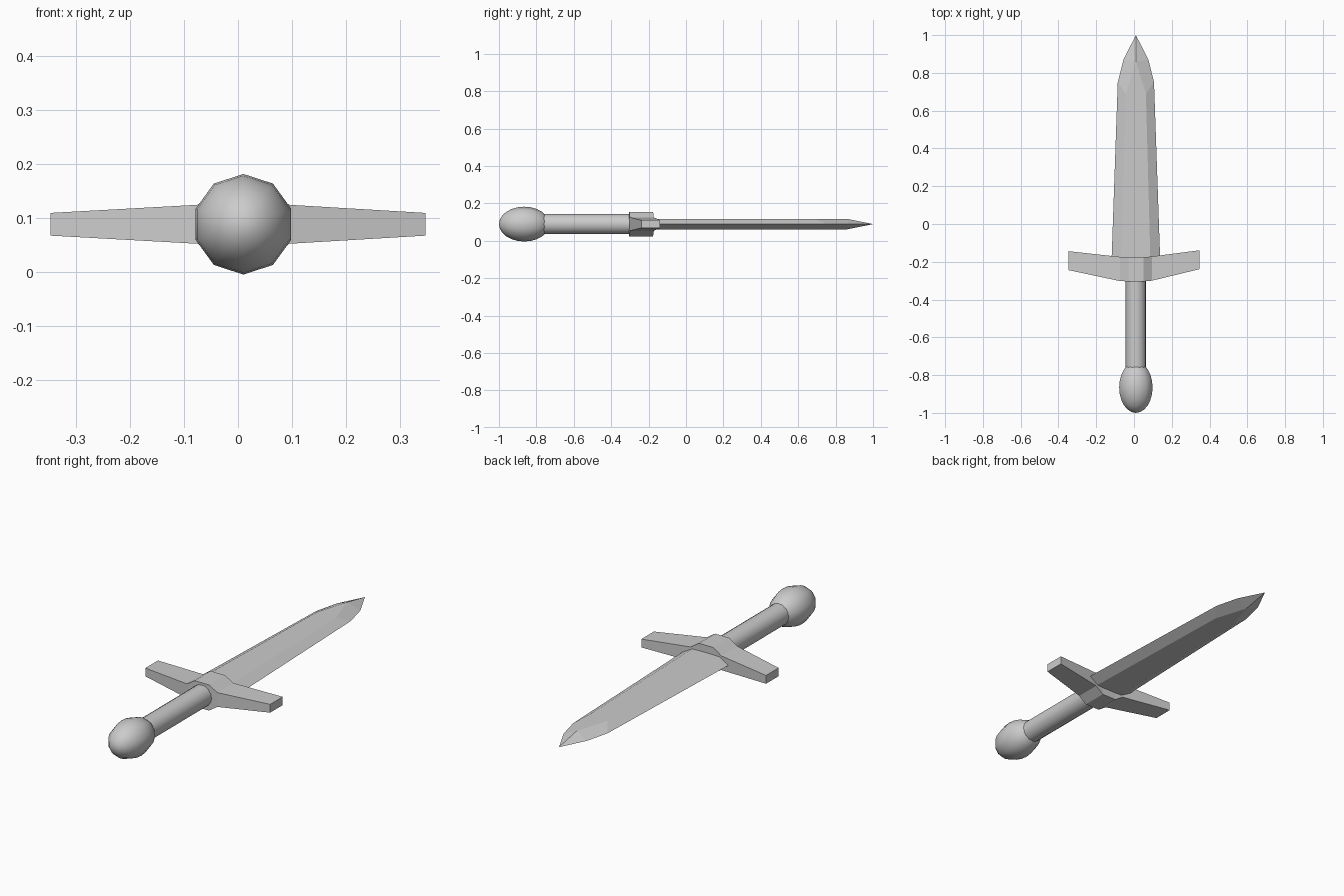
import bpy, bmesh
from math import pi

if "Cube" in bpy.data.objects:
    bpy.data.objects.remove(bpy.data.objects["Cube"])

CX, CZ = 0.01, 0.089   # axis of the weapon


def loft(name, sections):
    """Skin equal-length rings of points and close both ends."""
    bm = bmesh.new()
    rings = [[bm.verts.new(p) for p in s] for s in sections]
    n = len(rings[0])
    for a, b in zip(rings, rings[1:]):
        for i in range(n):
            j = (i + 1) % n
            bm.faces.new((a[i], a[j], b[j], b[i]))
    bm.faces.new(rings[0])
    bm.faces.new(rings[-1])
    bmesh.ops.remove_doubles(bm, verts=bm.verts, dist=0.0005)
    bmesh.ops.recalc_face_normals(bm, faces=bm.faces)
    me = bpy.data.meshes.new(name)
    bm.to_mesh(me)
    bm.free()
    ob = bpy.data.objects.new(name, me)
    bpy.context.collection.objects.link(ob)
    return ob


# Blade: bevelled hexagonal section, flats narrowing to a ridge at the point
def blade_section(edge_y, edge_w, flat_y, flat_w, t=0.028):
    return [(CX + edge_w, edge_y, CZ),
            (CX + flat_w, flat_y, CZ + t), (CX - flat_w, flat_y, CZ + t),
            (CX - edge_w, edge_y, CZ),
            (CX - flat_w, flat_y, CZ - t), (CX + flat_w, flat_y, CZ - t)]


loft("blade", [blade_section(-0.2, 0.129, -0.2, 0.077),
               blade_section(0.75, 0.096, 0.69, 0.053),
               blade_section(0.87, 0.066, 0.86, 0),
               blade_section(1.0, 0, 1.0, 0, 0)])


# Crossguard: arms sweep forward and taper from a thick middle block
def guard_section(x, y0, y1, h):
    return [(x, y0, CZ - h), (x, y1, CZ - h), (x, y1, CZ + h), (x, y0, CZ + h)]


loft("crossguard", [guard_section(-0.347, -0.244, -0.144, 0.021),
                    guard_section(-0.075, -0.302, -0.174, 0.036),
                    guard_section(-0.03, -0.304, -0.176, 0.065),
                    guard_section(0.05, -0.304, -0.176, 0.065),
                    guard_section(0.095, -0.300, -0.172, 0.036),
                    guard_section(0.347, -0.239, -0.139, 0.021)])

# Grip
bpy.ops.mesh.primitive_cylinder_add(vertices=16, radius=0.054, depth=0.53,
                                    location=(CX, -0.525, CZ), rotation=(pi / 2, 0, 0))
bpy.context.object.name = "grip"
bpy.ops.object.shade_smooth_by_angle(angle=pi / 4)

# Pommel: stretched ten-sided ball
bpy.ops.mesh.primitive_uv_sphere_add(segments=10, ring_count=12, radius=1,
                                     location=(CX, -0.865, CZ), rotation=(pi / 2, 0, 0))
pommel = bpy.context.object
pommel.name = "pommel"
pommel.scale = (0.093, 0.093, 0.135)
bpy.ops.object.transform_apply(location=False, rotation=False, scale=True)
bpy.ops.object.shade_smooth_by_angle(angle=pi / 3)
